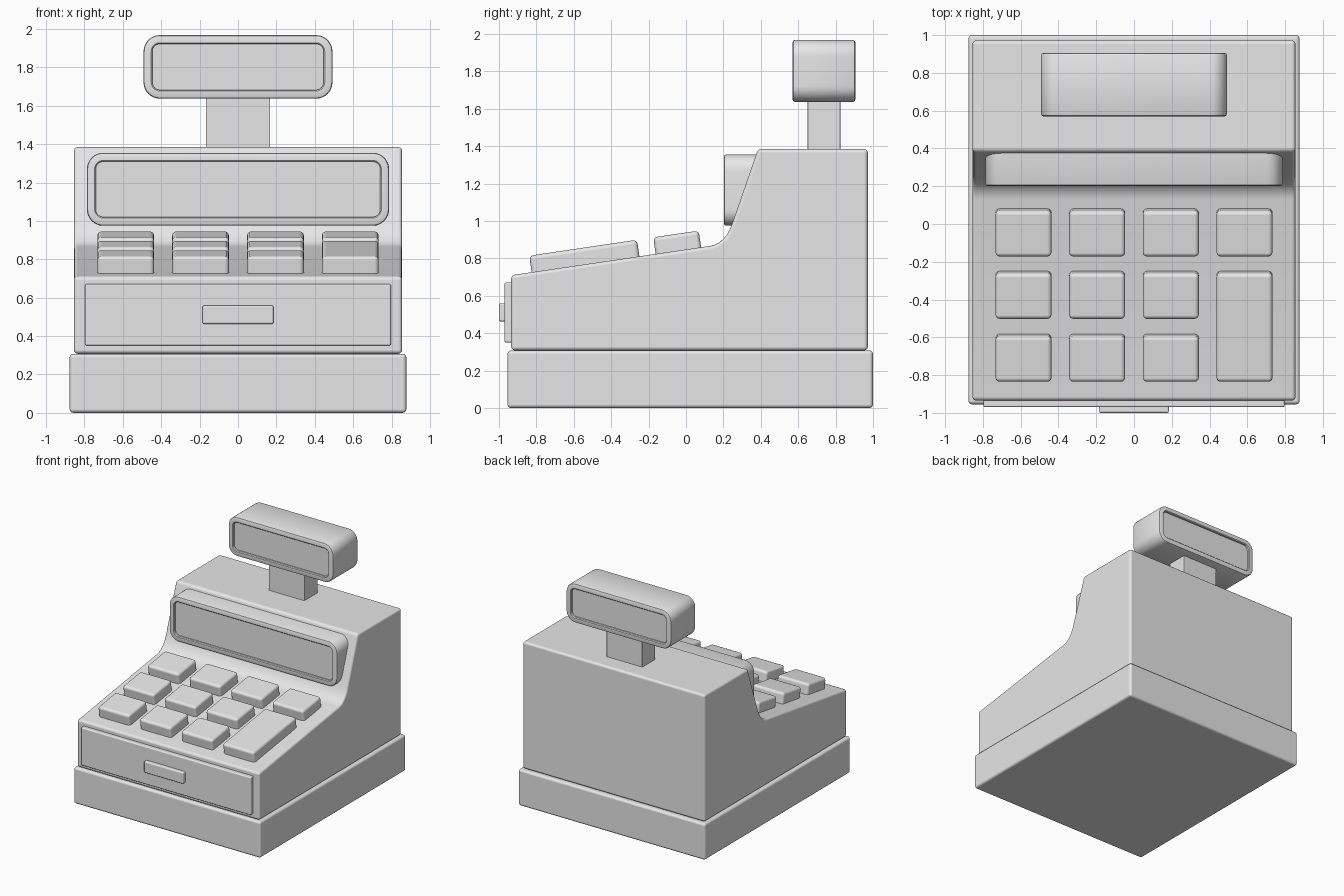
import bpy, bmesh, math
from mathutils import Vector, Matrix

cube = bpy.data.objects.get("Cube")
if cube:
    bpy.data.objects.remove(cube, do_unlink=True)

GREY = (0.8, 0.8, 0.8, 1.0)
grey = bpy.data.materials.new("plain_grey")
grey.use_nodes = True
grey.diffuse_color = GREY
for node in grey.node_tree.nodes:
    if node.type == 'BSDF_PRINCIPLED':
        node.inputs["Base Color"].default_value = GREY


def finish(name, bm, bevel=0.0, segments=3):
    """Turn a bmesh into a shaded, bevelled object."""
    bmesh.ops.recalc_face_normals(bm, faces=bm.faces[:])
    mesh = bpy.data.meshes.new(name)
    bm.to_mesh(mesh)
    bm.free()
    mesh.materials.append(grey)
    mesh.shade_smooth()
    mesh.set_sharp_from_angle(angle=math.radians(35))
    obj = bpy.data.objects.new(name, mesh)
    bpy.context.scene.collection.objects.link(obj)
    if bevel:
        mod = obj.modifiers.new("soft_edges", 'BEVEL')
        mod.width = bevel
        mod.segments = segments
        mod.limit_method = 'ANGLE'
        mod.angle_limit = math.radians(30)
        mod.use_clamp_overlap = False
        mod.harden_normals = True
    return obj


def box(name, half_x, y, z, bevel):
    """Box centred on x = 0 between the given y and z limits."""
    bm = bmesh.new()
    bmesh.ops.create_cube(bm, size=1)
    bmesh.ops.scale(bm, vec=(2 * half_x, y[1] - y[0], z[1] - z[0]), verts=bm.verts)
    bmesh.ops.translate(bm, vec=(0, sum(y) / 2, sum(z) / 2), verts=bm.verts)
    return finish(name, bm, bevel)


def rounded_ring(bm, half_x, half_z, radius, y, zc, steps=8):
    verts = []
    for corner, (sx, sz) in enumerate([(1, 1), (-1, 1), (-1, -1), (1, -1)]):
        for i in range(steps + 1):
            a = math.pi / 2 * (corner + i / steps)
            verts.append(bm.verts.new((sx * (half_x - radius) + radius * math.cos(a), y,
                                       zc + sz * (half_z - radius) + radius * math.sin(a))))
    return verts


def framed_screen(name, half_x, z, y, radius, both_sides):
    """Rounded housing with a raised rim around a recessed pane."""
    half_z, zc = (z[1] - z[0]) / 2, sum(z) / 2
    rim, soft, depth = 0.046, 0.012, 0.02
    # Inset and depth of each ring, from the pane outwards
    steps = [(rim, depth), (rim, soft / 2), (rim - soft / 2, 0), (soft, 0),
             (soft * 0.3, soft * 0.3), (0, soft)]
    rings = [(i, y[0] + d) for i, d in steps]
    rings += [(i, y[1] - d) for i, d in reversed(steps)] if both_sides else [(0, y[1])]
    bm = bmesh.new()
    loops = [rounded_ring(bm, half_x - i, half_z - i, radius - i, yy, zc) for i, yy in rings]
    n = len(loops[0])
    for a, b in zip(loops, loops[1:]):
        for k in range(n):
            bm.faces.new((a[k], a[(k + 1) % n], b[(k + 1) % n], b[k]))
    bm.faces.new(loops[0])
    bm.faces.new(loops[-1])
    return finish(name, bm)


# Plinth
box("base", 0.877, (-0.955, 1.0), (0, 0.308), 0.02)

# Body: side profile with a filleted step, extruded across the width
start, corner, end = Vector((0.13, 0.867)), Vector((0.21, 0.879)), Vector((0.249, 0.992))
profile = [(-0.935, 0.308), (-0.935, 0.71)]
for i in range(7):
    t = i / 6
    profile.append(start * (1 - t) ** 2 + corner * 2 * t * (1 - t) + end * t * t)
profile += [(0.385, 1.385), (0.972, 1.385), (0.972, 0.308)]
bm = bmesh.new()
face = bm.faces.new([bm.verts.new((-0.855, p[0], p[1])) for p in profile])
side = bmesh.ops.extrude_face_region(bm, geom=[face])
bmesh.ops.translate(bm, vec=(1.71, 0, 0),
                    verts=[g for g in side["geom"] if isinstance(g, bmesh.types.BMVert)])
finish("body", bm, 0.02)

# Cash drawer and its pull
box("drawer", 0.797, (-0.97, -0.9), (0.35, 0.672), 0.01)
box("drawer_handle", 0.185, (-1.0, -0.95), (0.463, 0.56), 0.01)

# Main screen, pole and raised customer display
framed_screen("main_screen", 0.787, (0.975, 1.355), (0.202, 0.45), 0.085, False)
box("display_pole", 0.168, (0.65, 0.825), (1.34, 1.66), 0.004)
framed_screen("customer_display", 0.492, (1.637, 1.968), (0.57, 0.905), 0.085, True)

# Keys, lying on the sloping panel
SLOPE = math.atan(0.148)


def key(name, x, y0, y1):
    yc = (y0 + y1) / 2
    bm = bmesh.new()
    bmesh.ops.create_cube(bm, size=1)
    bmesh.ops.scale(bm, vec=(0.296, (y1 - y0) / math.cos(SLOPE) - 0.01, 0.14), verts=bm.verts)
    bmesh.ops.rotate(bm, matrix=Matrix.Rotation(SLOPE, 3, 'X'), verts=bm.verts)
    surface = 0.858 + 0.148 * (yc - 0.07)
    bmesh.ops.translate(bm, vec=(x, yc, surface + 0.02), verts=bm.verts)
    finish(name, bm, 0.022)


rows = [(-0.833, -0.58), (-0.5, -0.247), (-0.17, 0.083)]
for c in range(4):
    x = (c - 1.5) * 0.39
    for r, (y0, y1) in enumerate(rows):
        if c < 3 or r == 2:
            key(f"key_{r + 1}_{c + 1}", x, y0, y1)
key("tall_key", 1.5 * 0.39, rows[0][0], rows[1][1])
